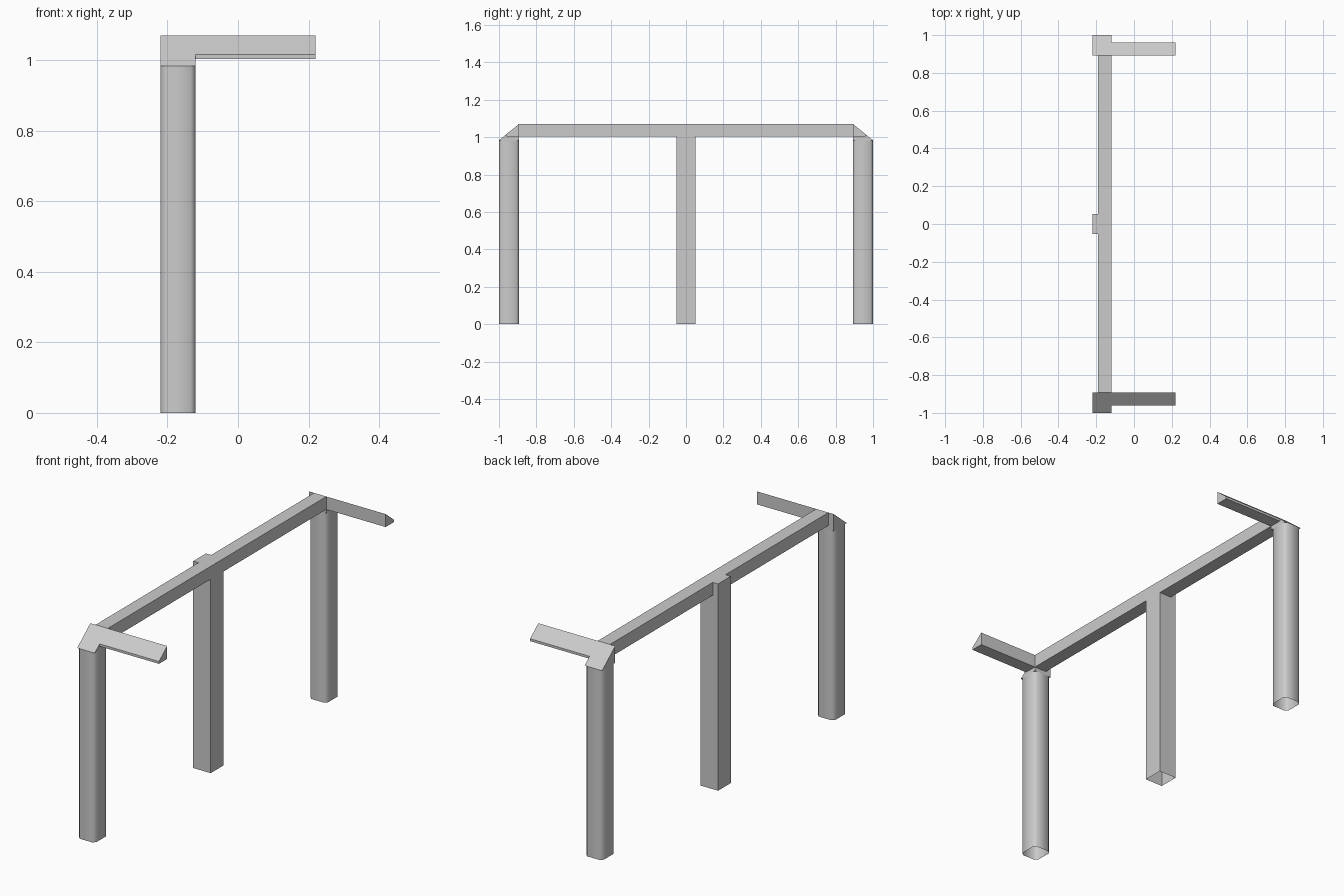
import bpy, bmesh

cube = bpy.data.objects.get("Cube")
if cube:
    bpy.data.objects.remove(cube)

grey = bpy.data.materials.new("light grey")
grey.use_nodes = True
colour = (0.6, 0.6, 0.6, 1)
grey.diffuse_color = colour
grey.node_tree.nodes["Principled BSDF"].inputs["Base Color"].default_value = colour

# Shared dimensions
BACK, FRONT, TIP = -0.22, -0.12, 0.22
INNER, OUTER = 0.893, 1.0
EAVE, UNDER, TOP = 0.983, 1.003, 1.07


def finish(name, bm):
    bmesh.ops.recalc_face_normals(bm, faces=bm.faces)
    mesh = bpy.data.meshes.new(name)
    bm.to_mesh(mesh)
    bm.free()
    mesh.materials.append(grey)
    obj = bpy.data.objects.new(name, mesh)
    bpy.context.collection.objects.link(obj)
    return obj


def prism(name, profile, x0, x1):
    """Sweep a y-z profile along x."""
    bm = bmesh.new()
    face = bm.faces.new([bm.verts.new((x0, y, z)) for y, z in profile])
    ext = bmesh.ops.extrude_face_region(bm, geom=[face], use_keep_orig=True)
    for v in ext["geom"]:
        if isinstance(v, bmesh.types.BMVert):
            v.co.x = x1
    return finish(name, bm)


def post(name, y0, y1, z1, round_edges=0):
    """Upright square tube, open at the foot."""
    bm = bmesh.new()
    foot = bm.faces.new([bm.verts.new((x, y, 0)) for x, y in
                         ((BACK, y0), (FRONT, y0), (FRONT, y1), (BACK, y1))])
    ext = bmesh.ops.extrude_face_region(bm, geom=[foot], use_keep_orig=True)
    for v in ext["geom"]:
        if isinstance(v, bmesh.types.BMVert):
            v.co.z = z1
    if round_edges:
        upright = [e for e in bm.edges
                   if abs(e.verts[0].co.z - e.verts[1].co.z) > 0.5]
        bmesh.ops.bevel(bm, geom=upright, offset=round_edges, segments=1,
                        affect='EDGES', profile=0.5)
    for f in [f for f in bm.faces if all(v.co.z < 0.001 for v in f.verts)]:
        bm.faces.remove(f)
    if round_edges:
        # Soft sides, crisp top
        for f in bm.faces:
            f.smooth = True
        for e in bm.edges:
            if all(v.co.z > z1 - 0.001 for v in e.verts):
                e.smooth = False
    return finish(name, bm)


# Long rail and middle post
prism("long_rail", [(-INNER, UNDER), (INNER, UNDER), (INNER, TOP), (-INNER, TOP)],
      -0.19, FRONT)
post("middle_post", -0.052, 0.052, TOP)

# Ends: soft-edged post, sloping cap and short wedge arm
lip = 0.96
lip_z = TOP - (TOP - EAVE) * (lip - INNER) / (OUTER - INNER)
for side, s in (("front", -1), ("rear", 1)):
    post(side + "_post", s * INNER, s * OUTER, EAVE, 0.014)
    prism(side + "_cap", [(s * INNER, EAVE), (s * OUTER, EAVE), (s * INNER, TOP)],
          BACK, FRONT)
    prism(side + "_arm", [(s * INNER, UNDER), (s * lip, UNDER),
                          (s * lip, lip_z), (s * INNER, TOP)], FRONT, TIP)
